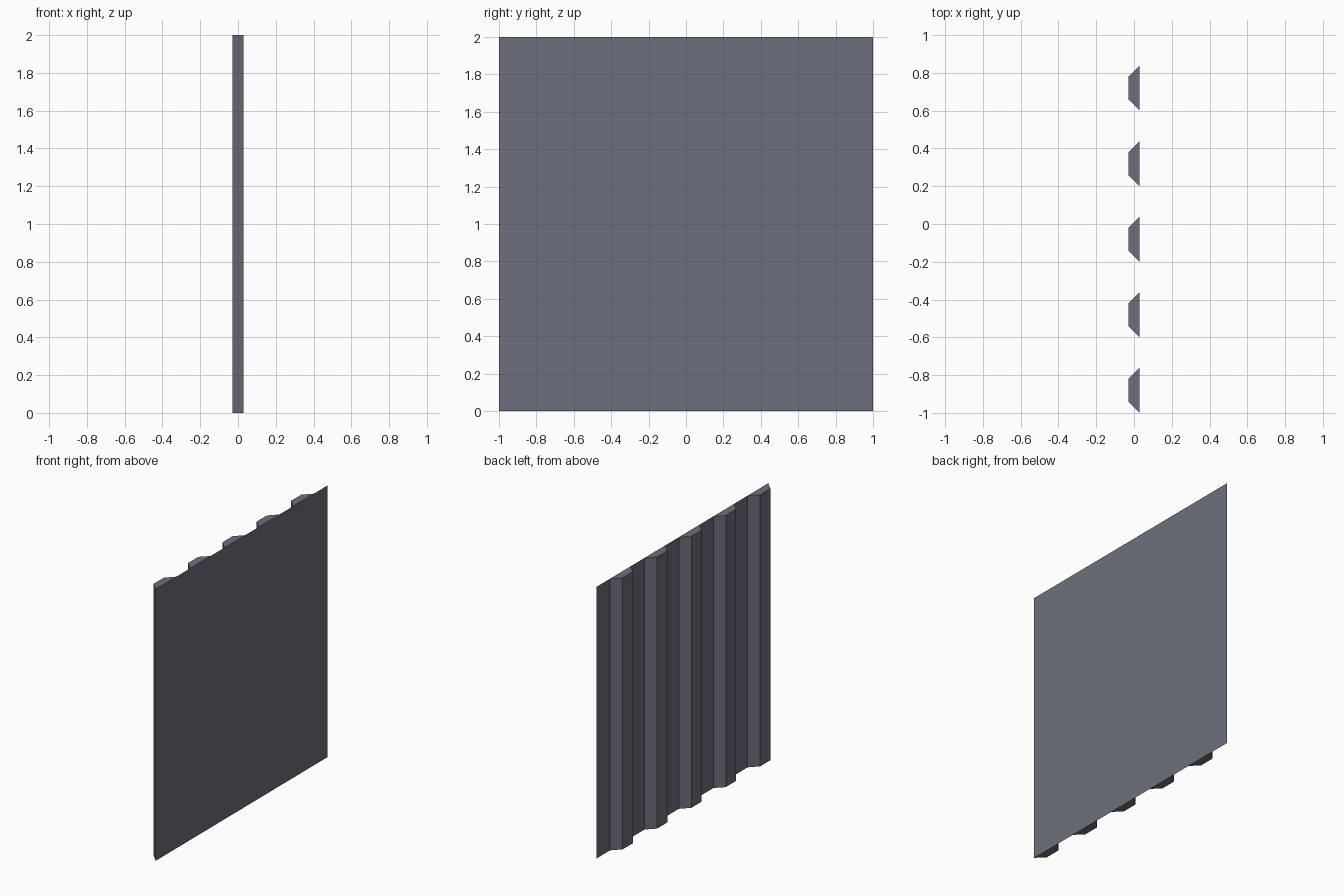
import bpy
import bmesh

cube = bpy.data.objects.get("Cube")
if cube:
    bpy.data.objects.remove(cube, do_unlink=True)

HEIGHT = 2.0
FRONT_X, BACK_X = 0.03, -0.03      # flat sheet side and rib crest side
PITCH, BASE, SLOPE = 0.4, 0.24, 0.06

steel = bpy.data.materials.new("slate_grey_steel")
steel.use_nodes = True
colour = (0.15, 0.163, 0.2, 1)
steel.diffuse_color = colour
steel.node_tree.nodes["Principled BSDF"].inputs["Base Color"].default_value = colour


def finish(bm, name):
    mesh = bpy.data.meshes.new(name)
    bm.to_mesh(mesh)
    bm.free()
    mesh.materials.append(steel)
    obj = bpy.data.objects.new(name, mesh)
    bpy.context.collection.objects.link(obj)
    return obj


# Thin flat sheet facing +x
bm = bmesh.new()
corners = [(-1, 0), (1, 0), (1, HEIGHT), (-1, HEIGHT)]
bm.faces.new([bm.verts.new((FRONT_X, y, z)) for y, z in corners])
finish(bm, "flat_sheet")


# Trapezoid stiffening rib, capped at both ends, open against the sheet
def add_rib(name, y0):
    bm = bmesh.new()
    profile = [(FRONT_X, y0), (BACK_X, y0 + SLOPE),
               (BACK_X, y0 + BASE - SLOPE), (FRONT_X, y0 + BASE)]
    low = [bm.verts.new((x, y, 0)) for x, y in profile]
    high = [bm.verts.new((x, y, HEIGHT)) for x, y in profile]
    bm.faces.new(low)
    bm.faces.new(high)
    for i in range(3):
        bm.faces.new((low[i], low[i + 1], high[i + 1], high[i]))
    bmesh.ops.recalc_face_normals(bm, faces=bm.faces)
    # Make sure the crest points away from the sheet
    crest = min(bm.faces, key=lambda f: f.calc_center_median().x)
    if crest.normal.x > 0:
        bmesh.ops.reverse_faces(bm, faces=bm.faces)
    finish(bm, name)


for n in range(5):
    add_rib(f"rib_{n + 1}", -1 + n * PITCH)
